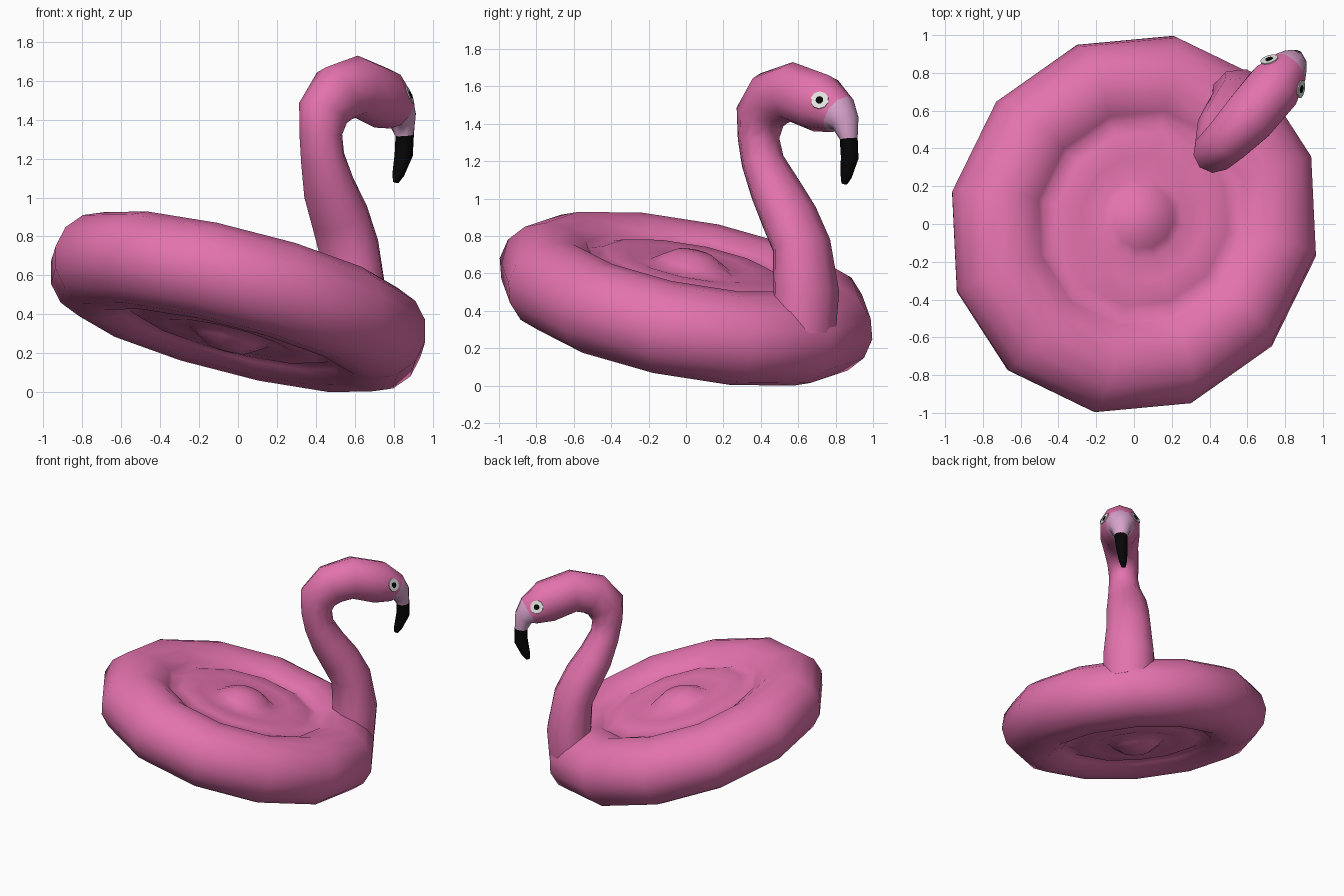
import bpy, bmesh, math
from mathutils import Vector, Matrix
from mathutils.bvhtree import BVHTree

if "Cube" in bpy.data.objects:
    bpy.data.objects.remove(bpy.data.objects["Cube"])


def material(name, col):
    m = bpy.data.materials.new(name)
    m.diffuse_color = (*col, 1)
    m.use_nodes = True
    m.node_tree.nodes["Principled BSDF"].inputs["Base Color"].default_value = m.diffuse_color
    return m


PINK = material("pink vinyl", (0.77, 0.17, 0.42))
LILAC = material("pale lilac", (0.69, 0.37, 0.61))
BLACK = material("black", (0.002, 0.002, 0.002))
WHITE = material("eye white", (0.74, 0.74, 0.72))


def finish(bm, name, mats, angle=60):
    bmesh.ops.recalc_face_normals(bm, faces=bm.faces)
    me = bpy.data.meshes.new(name)
    bm.to_mesh(me)
    bm.free()
    ob = bpy.data.objects.new(name, me)
    bpy.context.collection.objects.link(ob)
    for m in mats:
        me.materials.append(m)
    bpy.ops.object.select_all(action='DESELECT')
    ob.select_set(True)
    bpy.context.view_layer.objects.active = ob
    bpy.ops.object.shade_smooth_by_angle(angle=math.radians(angle))
    return ob


def bridge(bm, a, b, mat=0):
    n = len(a)
    for i in range(n):
        j = (i + 1) % n
        bm.faces.new((a[i], a[j], b[j], b[i])).material_index = mat


# Float: tube and cushioned floor, turned from one mirrored profile
half = [(0.10, 0.252), (0.165, 0.212), (0.22, 0.175), (0.34, 0.195),
        (0.47, 0.19), (0.545, 0.162)]
tube = [(0.745 + 0.265 * math.cos(math.radians(t)), 0.25 * math.sin(math.radians(t)))
        for t in [130 - 26 * k for k in range(11)]]
profile = half + tube + [(r, -z) for r, z in reversed(half)]
bm = bmesh.new()
loops = []
for r, z in profile:
    loops.append([bm.verts.new((1.05 * r * math.cos(k * math.pi / 6),
                                0.968 * r * math.sin(k * math.pi / 6), z))
                  for k in range(12)])
for a, b in zip(loops, loops[1:]):
    bridge(bm, a, b)
for ring, z in ((loops[0], 0.265), (loops[-1], -0.265)):
    c = bm.verts.new((0, 0, z))
    for i in range(12):
        bm.faces.new((ring[i], ring[(i + 1) % 12], c))
# turn towards the neck, then tip about its own low side
tip = Vector((-math.sin(math.radians(34.5)), math.cos(math.radians(34.5)), 0))
bm.transform(Matrix.Rotation(math.radians(16.4), 4, tip)
             @ Matrix.Rotation(math.radians(49), 4, 'Z'))
low = min(v.co.z for v in bm.verts)
bm.transform(Matrix.Translation((0, 0, -low)))
finish(bm, "float_ring", [PINK], 120)

# Neck, head and beak: oval sections along a path
# (x, y, z, half depth, half width, material of the span after it, optional downward pitch)
path = [(0.575, 0.625, 0.28, 0.168, 0.19, 0),
        (0.588, 0.643, 0.50, 0.165, 0.195, 0),
        (0.568, 0.618, 0.75, 0.148, 0.17, 0),
        (0.523, 0.553, 0.90, 0.143, 0.165, 0),
        (0.467, 0.478, 1.05, 0.127, 0.15, 0),
        (0.435, 0.41, 1.20, 0.11, 0.122, 0),
        (0.426, 0.388, 1.32, 0.113, 0.11, 0),
        (0.437, 0.395, 1.435, 0.145, 0.118, 0),
        (0.505, 0.455, 1.53, 0.16, 0.13, 0),
        (0.61, 0.565, 1.57, 0.16, 0.15, 0),
        (0.74, 0.72, 1.51, 0.16, 0.152, 0),
        (0.82, 0.82, 1.45, 0.11, 0.108, 1, 30),
        (0.845, 0.853, 1.405, 0.072, 0.08, 1, 60),
        (0.857, 0.870, 1.32, 0.047, 0.05, 2),
        (0.852, 0.875, 1.22, 0.05, 0.045, 2),
        (0.824, 0.856, 1.12, 0.032, 0.03, 2),
        (0.811, 0.846, 1.08, 0.016, 0.016, 2)]
side = Vector((0.73, -0.683, 0)).normalized()
forward = Vector((0.683, 0.73, 0)).normalized()
pts = [Vector(p[:3]) for p in path]
bm = bmesh.new()
N = 10
loops = []
for i, p in enumerate(path):
    t = pts[min(i + 1, len(pts) - 1)] - pts[max(i - 1, 0)]
    if len(p) > 6:
        a = math.radians(p[6])
        t = forward * math.cos(a) - Vector((0, 0, math.sin(a)))
    if i == 0:
        t = Vector((0, 0, 1))
    t = (t - side * t.dot(side)).normalized()
    n = side.cross(t)
    loops.append([bm.verts.new(pts[i] + n * p[3] * math.cos(k * math.tau / N)
                               + side * p[4] * math.sin(k * math.tau / N))
                  for k in range(N)])
for p, a, b in zip(path, loops, loops[1:]):
    bridge(bm, a, b, p[5])
bm.faces.new(loops[0])
bm.faces.new(loops[-1]).material_index = 2
bmesh.ops.recalc_face_normals(bm, faces=bm.faces)
bvh = BVHTree.FromBMesh(bm)
finish(bm, "neck_head_and_beak", [PINK, LILAC, BLACK])

# Eyes: thin discs laid on both sides of the head
for s, label in ((1, "right"), (-1, "left")):
    aim = side * s
    hit, nor, _, _ = bvh.ray_cast(Vector((0.79, 0.80, 1.525)) + aim * 0.5, -aim)
    if hit is None:
        continue
    if nor.dot(aim) < 0:
        nor = -nor
    rot = nor.to_track_quat('Z', 'Y').to_matrix().to_4x4()
    for part, rad, lift, m in (("eye", 0.049, 0.003, WHITE), ("pupil", 0.021, 0.005, BLACK)):
        bm = bmesh.new()
        bmesh.ops.create_cone(bm, cap_ends=True, segments=10, radius1=rad, radius2=rad,
                              depth=0.006)
        bm.transform(Matrix.Translation(hit + nor * lift) @ rot)
        finish(bm, label + "_" + part, [m], 30)
